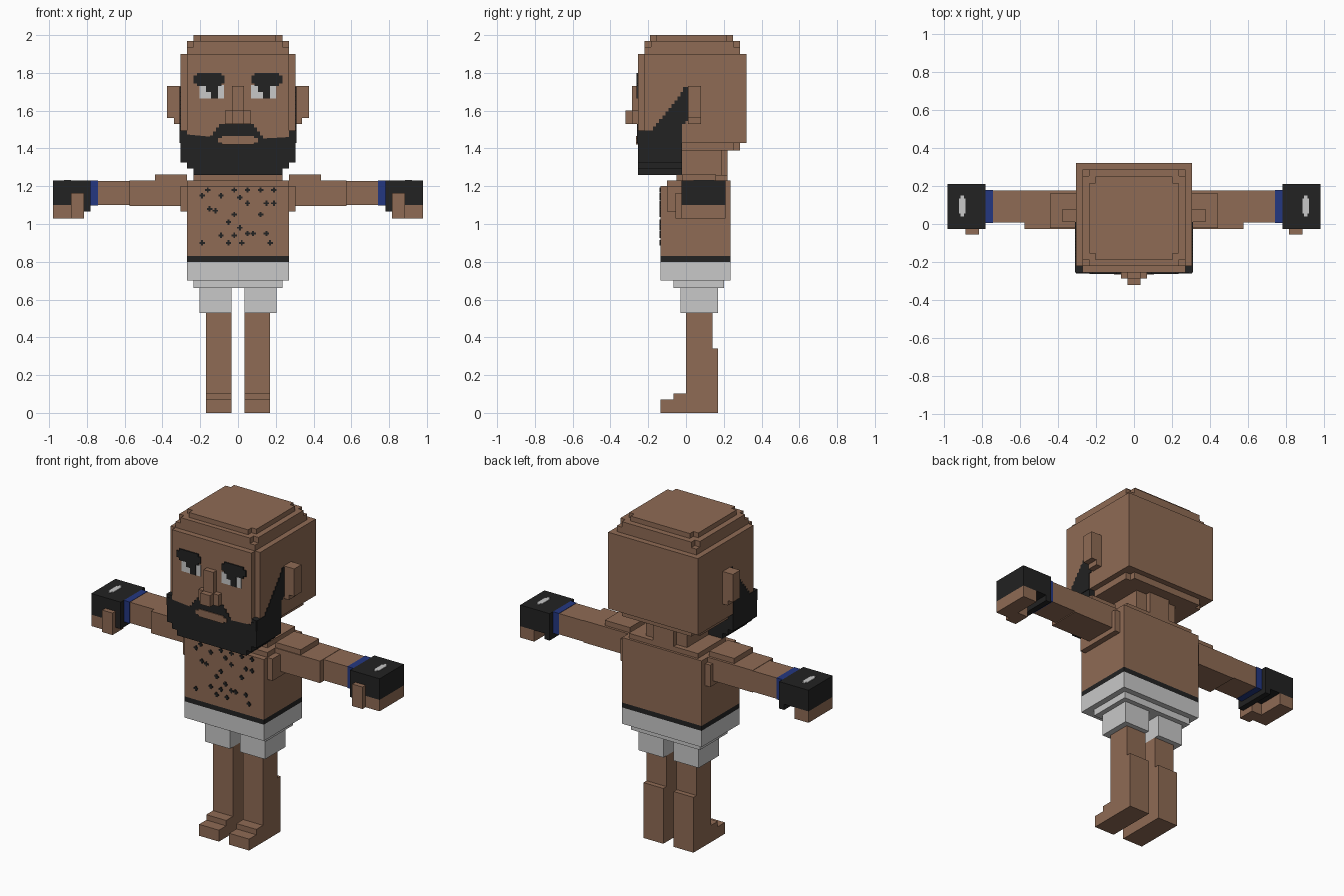
import bpy, bmesh, math
from mathutils import Vector

if "Cube" in bpy.data.objects:
    bpy.data.objects.remove(bpy.data.objects["Cube"])


def material(name, rgb):
    m = bpy.data.materials.new(name)
    m.diffuse_color = (*rgb, 1)
    m.use_nodes = True
    m.node_tree.nodes["Principled BSDF"].inputs["Base Color"].default_value = m.diffuse_color
    return m


SKIN = material("skin", (0.275, 0.147, 0.089))
BLACK = material("black", (0.016, 0.016, 0.016))
WHITE = material("white", (0.58, 0.58, 0.58))
BLUE = material("blue", (0.017, 0.038, 0.22))
V = 0.034  # block size


def finish(name, bm, mat):
    bmesh.ops.recalc_face_normals(bm, faces=bm.faces)
    me = bpy.data.meshes.new(name)
    bm.to_mesh(me)
    bm.free()
    me.materials.append(mat)
    ob = bpy.data.objects.new(name, me)
    bpy.context.collection.objects.link(ob)
    return ob


def add_box(bm, x0, x1, y0, y1, z0, z1):
    vs = bmesh.ops.create_cube(bm, size=1)["verts"]
    for v in vs:
        v.co = Vector(((x0 + x1) / 2 + v.co.x * (x1 - x0),
                       (y0 + y1) / 2 + v.co.y * (y1 - y0),
                       (z0 + z1) / 2 + v.co.z * (z1 - z0)))


def boxes(name, mat, *dims):
    bm = bmesh.new()
    for d in dims:
        add_box(bm, *d)
    return finish(name, bm, mat)


def side_boxes(name, mat, *dims):
    """Same boxes on the left and the right."""
    for s, side in ((-1, "left"), (1, "right")):
        boxes(f"{name}_{side}", mat,
              *[(min(s * a, s * b), max(s * a, s * b), *r) for a, b, *r in dims])


def slab(name, mat, x, y0, y1, z0, z1):
    """Extruded outline with one block missing at each vertical corner."""
    pts = [(-x + V, y0), (x - V, y0), (x - V, y0 + V), (x, y0 + V),
           (x, y1 - V), (x - V, y1 - V), (x - V, y1), (-x + V, y1),
           (-x + V, y1 - V), (-x, y1 - V), (-x, y0 + V), (-x + V, y0 + V)]
    bm = bmesh.new()
    f = bm.faces.new([bm.verts.new((a, b, z0)) for a, b in pts])
    up = bmesh.ops.extrude_face_region(bm, geom=[f])["geom"]
    for v in up:
        if isinstance(v, bmesh.types.BMVert):
            v.co.z = z1
    finish(name, bm, mat)


def stairs(pts, step=0.017):
    """Turn the slanted edges of an outline into block steps."""
    out = []
    for (a, b), (c, d) in zip(pts, pts[1:] + pts[:1]):
        out.append((a, b))
        if abs(a - c) > 0.01 and abs(b - d) > 0.01:
            n = max(1, round(min(abs(a - c), abs(b - d)) / step))
            for i in range(n):
                u, w = i / n, (i + 1) / n
                out.append((a + (c - a) * w, b + (d - b) * u))
                if i < n - 1:
                    out.append((a + (c - a) * w, b + (d - b) * w))
    return out


def plate(name, mat, pts, place, offset):
    """Thin plate from a 2D outline; place maps it to 3D."""
    bm = bmesh.new()
    f = bm.faces.new([bm.verts.new(place(a, b)) for a, b in pts])
    new = bmesh.ops.extrude_face_region(bm, geom=[f])["geom"]
    bmesh.ops.translate(bm, vec=offset,
                        verts=[v for v in new if isinstance(v, bmesh.types.BMVert)])
    finish(name, bm, mat)


# Head, skull cap tiers and underside
boxes("head", SKIN, (-.305, .305, -.22, .32, 1.43, 1.90),
      (-.27, .27, -.255, -.22, 1.43, 1.90))
boxes("skull_lower_tier", SKIN, (-.27, .27, -.22, .285, 1.90, 1.936))
slab("skull_upper_tier", SKIN, .27, -.22, .285, 1.936, 1.97)
slab("skull_top", SKIN, .235, -.19, .25, 1.97, 2.0)
slab("head_underside", SKIN, .27, -.06, .285, 1.39, 1.43)
side_boxes("ear", SKIN, (.305, .375, .01, .08, 1.56, 1.73),
           (.305, .34, .01, .08, 1.53, 1.56))
boxes("nose", SKIN, (-.033, .033, -.287, -.255, 1.53, 1.73),
      (-.068, .068, -.287, -.255, 1.53, 1.60),
      (-.033, .033, -.32, -.287, 1.53, 1.60))

# Beard: solid jaw with painted upper edge
boxes("beard_jaw", BLACK, (-.305, .305, -.255, -.02, 1.326, 1.43),
      (-.27, .27, -.255, -.02, 1.293, 1.326),
      (-.235, .235, -.255, -.02, 1.26, 1.293))
side_boxes("beard_corner", BLACK, (.27, .305, -.255, -.22, 1.43, 1.495))
half = [(.305, 1.43), (.305, 1.495), (.235, 1.425), (.165, 1.425),
        (.10, 1.51), (.085, 1.53)]
front = half + [(-x, z) for x, z in reversed(half)]
plate("moustache", BLACK, stairs(front), lambda x, z: (x, -.255, z), (0, -.004, 0))
side = [(-.255, 1.43), (-.255, 1.495), (-.19, 1.495), (-.045, 1.675),
        (-.015, 1.725), (.013, 1.725), (.013, 1.545), (-.02, 1.515), (-.02, 1.43)]
for s, word in ((-1, "left"), (1, "right")):
    plate("sideburn_" + word, BLACK, stairs(side),
          lambda y, z, s=s: (s * .305, y, z), (s * .004, 0, 0))
boxes("lips", SKIN, (-.105, .105, -.264, -.255, 1.432, 1.456),
      (-.085, .085, -.264, -.255, 1.42, 1.466))

# Eyes and brows
side_boxes("brow", BLACK, (.072, .235, -.262, -.255, 1.745, 1.785),
           (.088, .218, -.262, -.255, 1.73, 1.80))
for x, word in ((-.205, "left"), (.07, "right")):
    boxes("eye_" + word, WHITE, (x, x + .132, -.258, -.255, 1.665, 1.735))
    boxes("pupil_" + word, BLACK, (x + .035, x + .10, -.261, -.255, 1.70, 1.735),
          (x + .062, x + .10, -.261, -.255, 1.665, 1.70))

# Neck and torso
boxes("neck", SKIN, (-.14, .14, -.02, .19, 1.23, 1.40),
      (-.07, .07, .19, .22, 1.23, 1.40))
boxes("neck_base", SKIN, (-.235, .235, -.05, .22, 1.23, 1.26))
boxes("torso", SKIN, (-.27, .27, -.135, .235, .83, 1.20),
      (-.27, .27, -.10, .235, 1.20, 1.23))
boxes("waistband", BLACK, (-.27, .27, -.135, .235, .80, .83))

# Chest hair: small crosses, (x, z) in hundredths
HAIR = [(-16, 118), (-2, 118), (5, 118), (12, 118), (19, 118), (-19, 115),
        (-9, 115), (1, 114), (-15, 108), (-12, 107), (5, 111), (15, 111),
        (19, 111), (-2, 105), (-5, 101), (12, 105), (1, 98), (-9, 94),
        (-2, 94), (5, 95), (8, 95), (15, 95), (-19, 90), (-5, 90),
        (2, 90), (17, 90)]
hair = []
for x, z in HAIR:
    x, z = x / 100, z / 100
    for a, b in ((.014, .005), (.005, .014)):
        hair.append((x - a, x + a, -.139, -.135, z - b, z + b))
boxes("chest_hair", BLACK, *hair)

# Shorts and legs
boxes("shorts", WHITE, (-.27, .27, -.135, .235, .70, .80),
      (-.235, .235, -.065, .20, .66, .70))
side_boxes("shorts_leg", WHITE, (.035, .205, -.03, .17, .53, .66))
side_boxes("leg", SKIN, (.035, .17, 0, .14, .34, .53), (.035, .17, 0, .17, 0, .34))
side_boxes("foot", SKIN, (.035, .17, -.135, 0, 0, .07),
           (.035, .17, -.065, 0, .07, .103))

# Arms
side_boxes("shoulder", SKIN, (.27, .305, -.10, .20, 1.065, 1.20))
side_boxes("shoulder_pad", SKIN, (.27, .44, -.02, .16, 1.23, 1.262))
side_boxes("upper_arm", SKIN, (.27, .575, -.025, .175, 1.095, 1.23))
side_boxes("forearm", SKIN, (.575, .74, .008, .175, 1.10, 1.228))
side_boxes("wristband", BLUE, (.74, .78, .005, .178, 1.098, 1.23))

# Gloves, fingers and glove mark
side_boxes("glove", BLACK, (.78, .98, -.025, .21, 1.10, 1.23),
           (.78, .815, -.025, .21, 1.065, 1.10))
side_boxes("fingers", SKIN, (.885, .98, -.025, .21, 1.03, 1.10))
side_boxes("thumb", SKIN, (.815, .885, -.055, .05, 1.03, 1.165))
side_boxes("glove_mark", WHITE, (.885, .92, .055, .135, 1.23, 1.234),
           (.894, .911, .04, .15, 1.23, 1.234))
